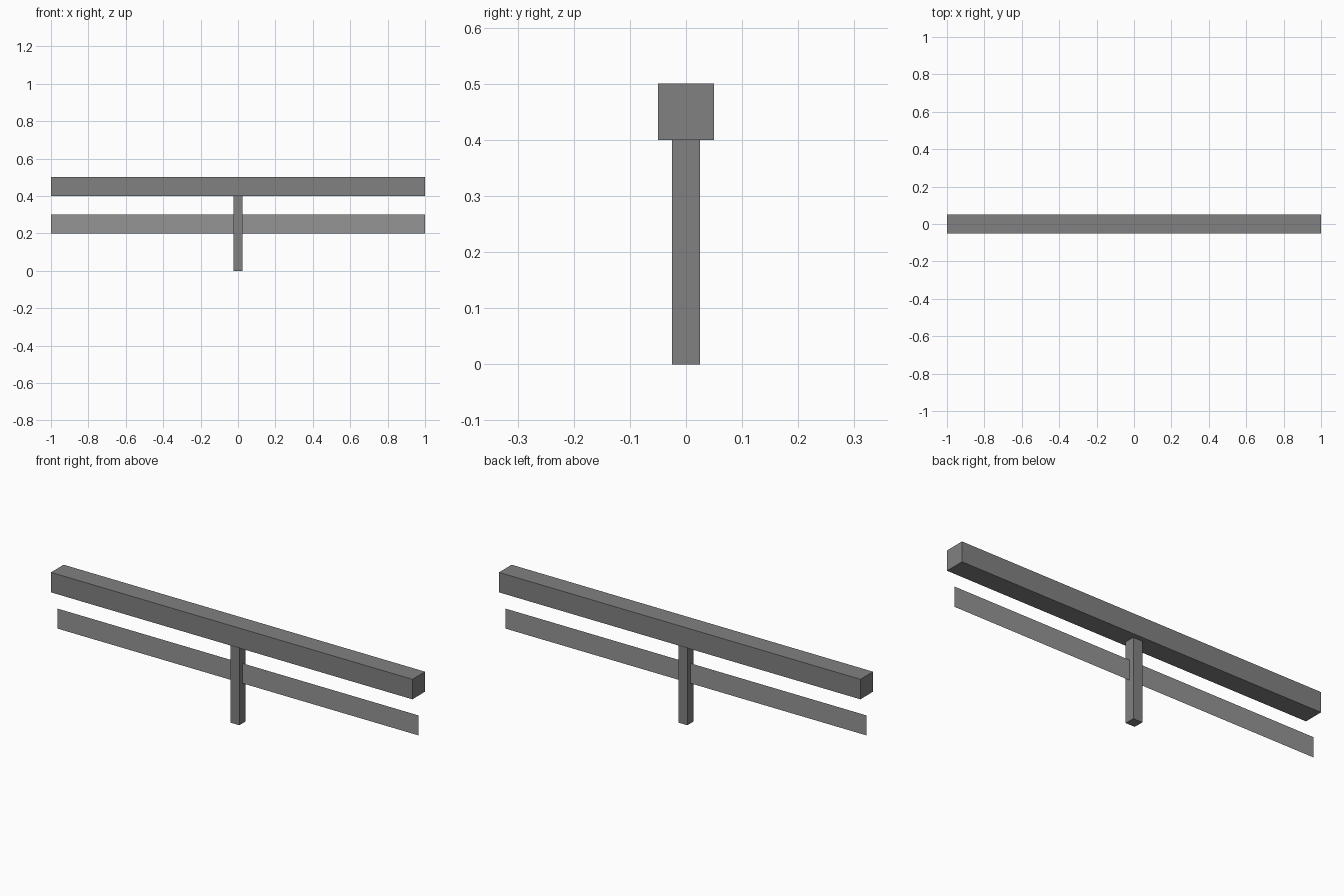
import bpy
import math

if "Cube" in bpy.data.objects:
    bpy.data.objects.remove(bpy.data.objects["Cube"])


def paint(obj, name, value):
    mat = bpy.data.materials.new(name)
    mat.diffuse_color = (value, value, value, 1)
    mat.use_nodes = True
    mat.node_tree.nodes["Principled BSDF"].inputs["Base Color"].default_value = mat.diffuse_color
    obj.data.materials.append(mat)


def box(name, size, center):
    bpy.ops.mesh.primitive_cube_add(size=1, location=center)
    obj = bpy.context.object
    obj.name = name
    obj.scale = size
    bpy.ops.object.transform_apply(location=False, rotation=False, scale=True)
    return obj


# Square top beam
beam = box("top_beam", (2.0, 0.1, 0.1), (0, 0, 0.45))
paint(beam, "dark_grey_beam", 0.22)

# Central support post
post = box("center_post", (0.05, 0.05, 0.4), (0, 0, 0.2))
paint(post, "dark_grey_post", 0.22)

# Paper-thin lower rail, a single upright sheet through the post
bpy.ops.mesh.primitive_plane_add(size=1, location=(0, 0, 0.25),
                                 rotation=(math.pi / 2, 0, 0))
rail = bpy.context.object
rail.name = "lower_rail"
rail.scale = (2.0, 0.1, 1)
bpy.ops.object.transform_apply(location=False, rotation=True, scale=True)
paint(rail, "mid_grey_rail", 0.30)
